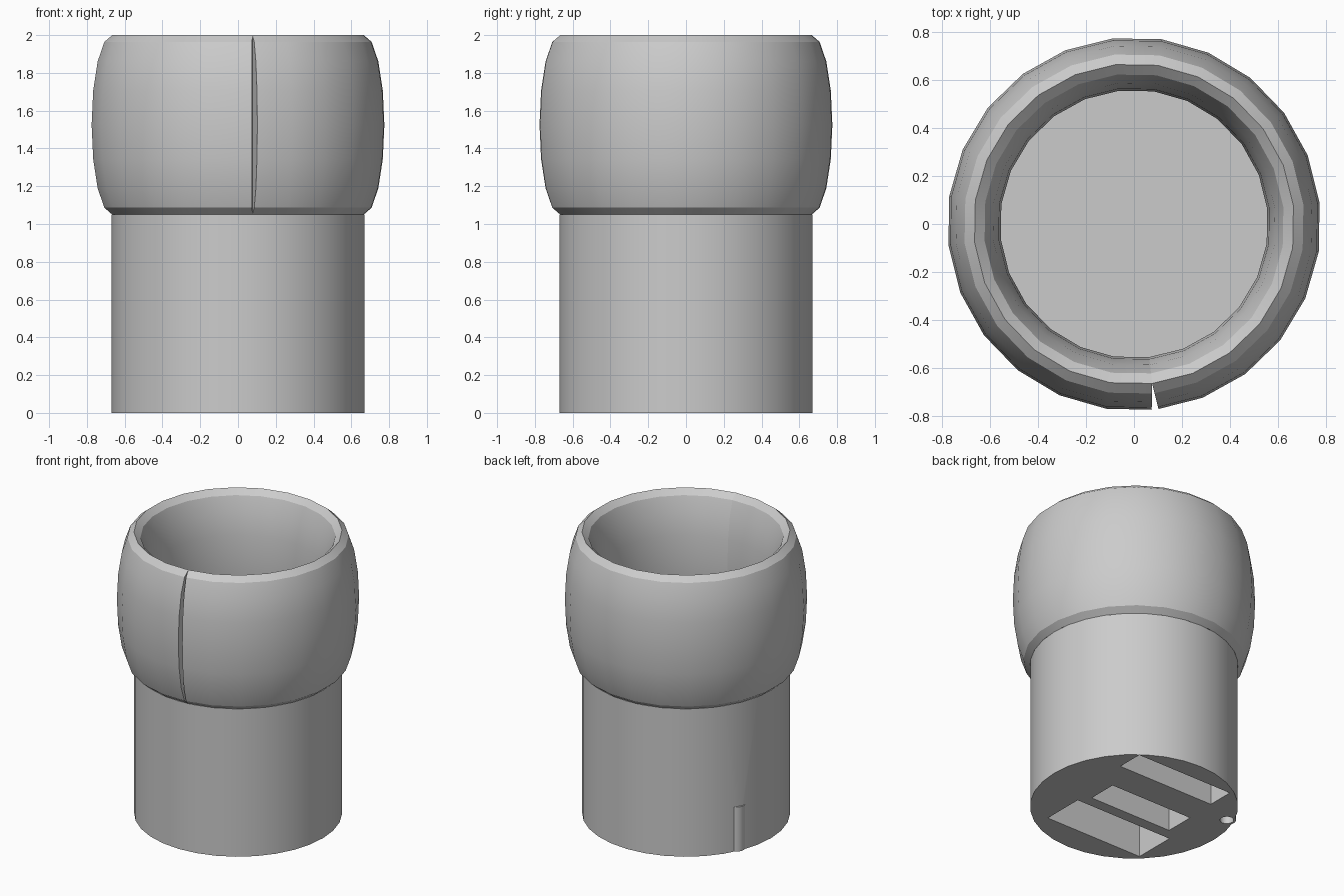
import bpy, bmesh, math
from mathutils import Vector

cube = bpy.data.objects.get("Cube")
if cube:
    bpy.data.objects.remove(cube, do_unlink=True)

grey = bpy.data.materials.new("light_grey")
grey.use_nodes = True
grey.diffuse_color = (0.6, 0.6, 0.6, 1)
grey.node_tree.nodes["Principled BSDF"].inputs["Base Color"].default_value = (0.6, 0.6, 0.6, 1)

STEM_R, STEM_TOP = 0.67, 1.05


def finish(name, bm, smooth=True):
    bmesh.ops.recalc_face_normals(bm, faces=bm.faces)
    mesh = bpy.data.meshes.new(name)
    bm.to_mesh(mesh)
    bm.free()
    mesh.materials.append(grey)
    ob = bpy.data.objects.new(name, mesh)
    bpy.context.collection.objects.link(ob)
    if smooth:
        shade(ob)
    return ob


def shade(ob):
    bpy.ops.object.select_all(action='DESELECT')
    ob.select_set(True)
    bpy.context.view_layer.objects.active = ob
    bpy.ops.object.shade_smooth_by_angle(angle=math.radians(30))


def box(name, x0, x1, y0, y1, z0, z1):
    bm = bmesh.new()
    bmesh.ops.create_cube(bm, size=1)
    for v in bm.verts:
        v.co = Vector((x1 if v.co.x > 0 else x0,
                       y1 if v.co.y > 0 else y0,
                       z1 if v.co.z > 0 else z0))
    return finish(name, bm, False)


def cylinder(name, r, z0, z1, x=0, y=0, n=32):
    bm = bmesh.new()
    bmesh.ops.create_cone(bm, cap_ends=True, segments=n, radius1=r, radius2=r, depth=z1 - z0)
    bmesh.ops.translate(bm, verts=bm.verts, vec=(x, y, (z0 + z1) / 2))
    return finish(name, bm)


def cut(target, cutter):
    mod = target.modifiers.new("cut", 'BOOLEAN')
    mod.operation = 'DIFFERENCE'
    mod.solver = 'EXACT'
    mod.object = cutter
    bpy.context.view_layer.objects.active = target
    bpy.ops.object.modifier_apply(modifier=mod.name)
    bpy.data.objects.remove(cutter, do_unlink=True)


# Stem with three long slots open at the bottom
slots = [(-0.36, 0.40, 0.34, 0.53), (-0.37, 0.28, -0.09, 0.12), (-0.44, 0.33, -0.47, -0.17)]
stem = cylinder("stem", STEM_R, 0, STEM_TOP)
for s in slots:
    cut(stem, box("slot_cutter", *s, -0.1, 0.95))

# Small tube set into the stem's lower edge
px, py = -0.57, 0.25
cut(stem, cylinder("pin_hole_cutter", 0.055, -0.1, 0.31, px, py, 16))
tube = cylinder("edge_tube", 0.06, 0, 0.315, px, py, 16)
cut(tube, cylinder("tube_bore_cutter", 0.045, -0.1, 0.30, px, py, 16))
shade(stem)
shade(tube)

# Thin panels on the cup floor
panels = [(-0.36, -0.10, 0.34, 0.53), (-0.095, 0.40, 0.34, 0.53),
          (-0.37, 0.28, -0.09, 0.12),
          (-0.44, 0.33, -0.47, -0.305), (-0.44, 0.33, -0.30, -0.17)]
for i, p in enumerate(panels):
    box(f"floor_panel_{i + 1}", *p, STEM_TOP - 0.002, STEM_TOP + 0.004)
box("floor_strip", -0.20, 0.19, -0.02, 0.01, STEM_TOP, STEM_TOP + 0.008)

# Split collar: an elliptical section swept once around, its square ends meeting in a wedge gap
STEPS, SIDES = 24, 16
start = math.radians(-83.5)
half = math.pi / STEPS
bm = bmesh.new()
rings = []
for i in range(STEPS + 1):
    a = start + 2 * math.pi * i / STEPS
    centre = Vector((STEM_R * math.cos(a), STEM_R * math.sin(a), 1.525))
    tilt = a + (half if i == 0 else -half if i == STEPS else 0)
    out = Vector((math.cos(tilt), math.sin(tilt), 0))
    ring = []
    for k in range(SIDES):
        t = 2 * math.pi * k / SIDES
        ring.append(bm.verts.new(centre + out * (0.11 * math.cos(t))
                                 + Vector((0, 0, 0.475 * math.sin(t)))))
    rings.append(ring)
for a, b in zip(rings, rings[1:]):
    for k in range(SIDES):
        n = (k + 1) % SIDES
        bm.faces.new((a[k], b[k], b[n], a[n]))
bm.faces.new(rings[0])
bm.faces.new(rings[-1])
finish("split_collar", bm)
